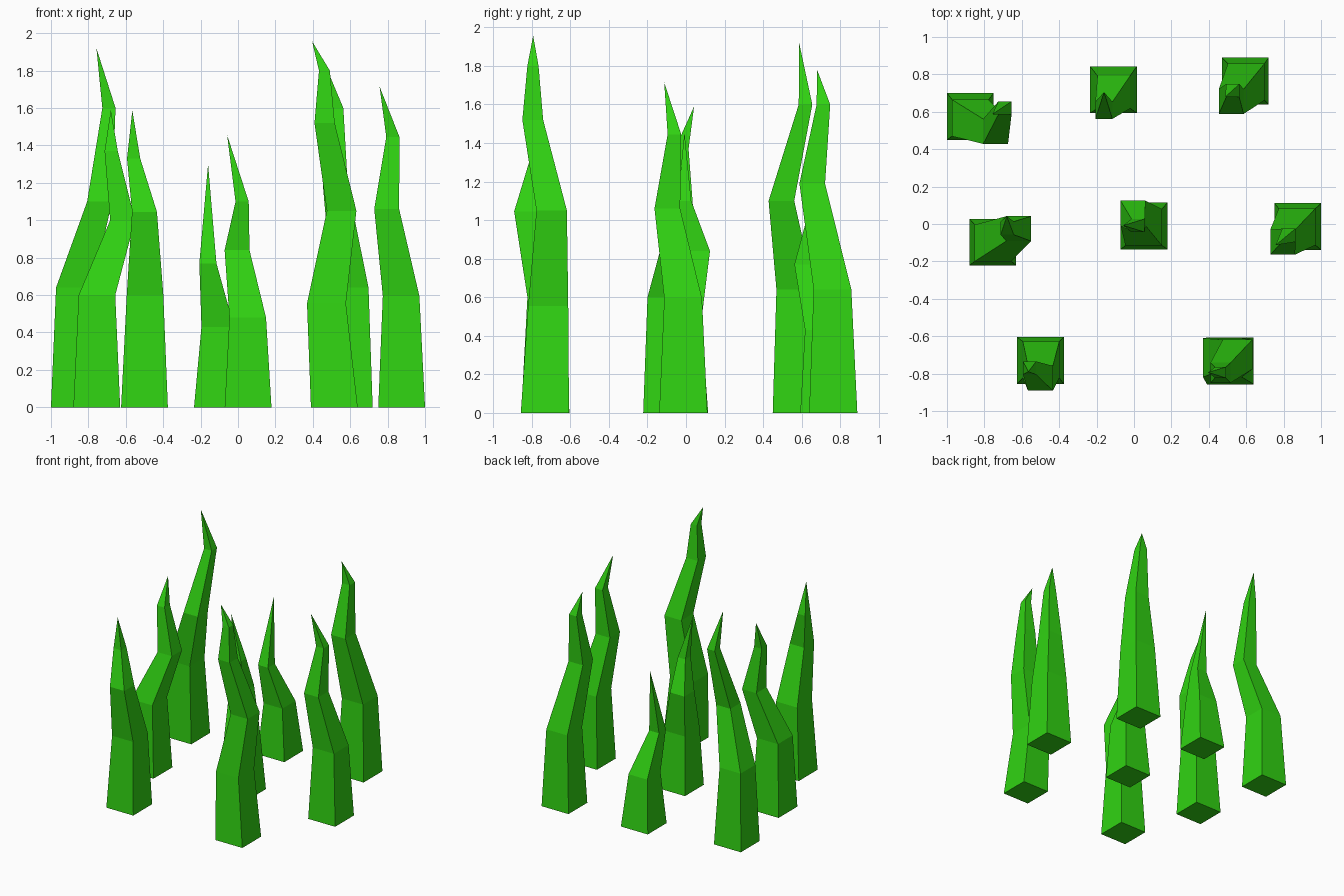
import bpy, bmesh

if "Cube" in bpy.data.objects:
    bpy.data.objects.remove(bpy.data.objects["Cube"])

mat = bpy.data.materials.new("grass_green")
mat.diffuse_color = (0.03, 0.65, 0.006, 1)
mat.use_nodes = True
mat.node_tree.nodes["Principled BSDF"].inputs["Base Color"].default_value = mat.diffuse_color
BASE = 0.25


def blade(name, *path):
    """Square blade tapering to a point along a bent path of section centres."""
    bm = bmesh.new()
    n = len(path) - 1
    rings = []
    for k, (x, y, z) in enumerate(path[:-1]):
        h = (BASE * (1 - k / n) + (0.008 if k else 0)) / 2
        rings.append([bm.verts.new((x + sx * h, y + sy * h, z))
                      for sx, sy in ((-1, -1), (1, -1), (1, 1), (-1, 1))])
    tip = bm.verts.new(path[-1])
    bm.faces.new(rings[0][::-1])
    for a, b in zip(rings, rings[1:]):
        for i in range(4):
            j = (i + 1) % 4
            bm.faces.new((a[i], a[j], b[j], b[i]))
    for i in range(4):
        bm.faces.new((rings[-1][i], rings[-1][(i + 1) % 4], tip))
    me = bpy.data.meshes.new(name)
    bm.to_mesh(me)
    bm.free()
    me.materials.append(mat)
    bpy.context.collection.objects.link(bpy.data.objects.new(name, me))


# Back row
blade("blade_back_left", (-.875, .575, 0), (-.875, .567, .64), (-.74, .495, 1.1),
      (-.69, .62, 1.6), (-.757, .587, 1.92))
blade("blade_back_middle", (-.11, .718, 0), (-.108, .705, .43), (-.161, .608, .77),
      (-.16, .705, 1.3))
blade("blade_back_right", (.595, .764, 0), (.6, .76, .64), (.52, .655, 1.19),
      (.528, .713, 1.6), (.488, .68, 1.78))
# Middle row
blade("blade_middle_left", (-.755, -.097, 0), (-.754, -.102, .6), (-.617, -.025, 1.0),
      (-.678, -.022, 1.37), (-.68, .042, 1.59))
blade("blade_centre", (.054, -.01, 0), (.052, -.018, .48), (-.005, .058, .84),
      (.022, -.008, 1.1), (-.058, -.008, 1.455))
blade("blade_middle_right", (.875, -.014, 0), (.872, -.015, .595), (.795, -.097, 1.06),
      (.828, -.06, 1.445), (.757, -.113, 1.715))
# Front row
blade("blade_front_left", (-.5, -.73, 0), (-.497, -.725, .6), (-.5, -.825, 1.045),
      (-.558, -.77, 1.33), (-.565, -.79, 1.588))
blade("blade_front_right", (.515, -.732, 0), (.473, -.715, .555), (.554, -.697, 1.05),
      (.463, -.795, 1.52), (.462, -.794, 1.8), (.396, -.793, 1.957))
